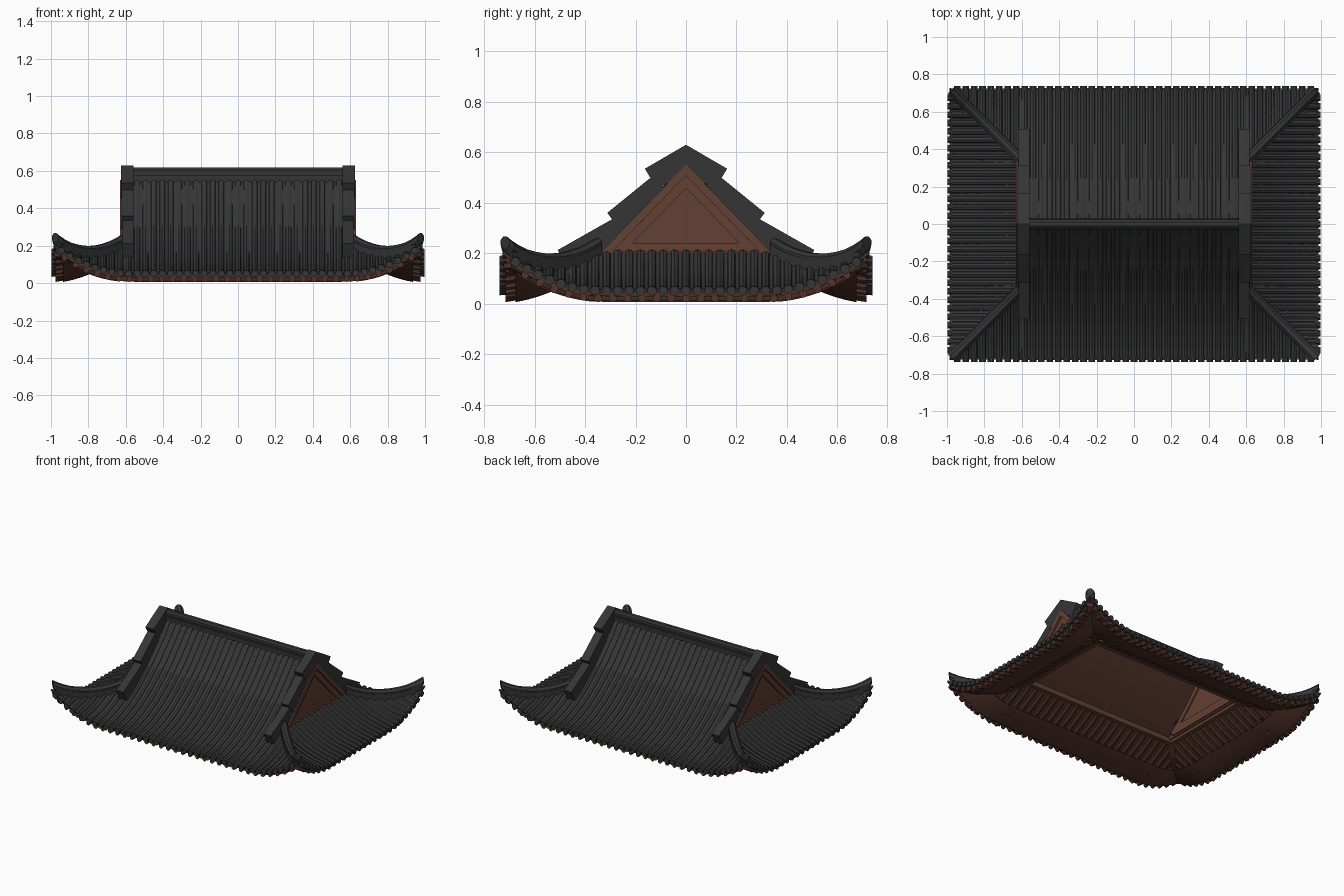
import bpy, bmesh, math
from mathutils import Vector

if "Cube" in bpy.data.objects:
    bpy.data.objects.remove(bpy.data.objects["Cube"])

A, B = 0.985, 0.725          # eave half length / half depth
K = 0.62                     # gable position in x
HIP = A - K                  # plan depth of the hipped skirt


def material(name, rgb):
    m = bpy.data.materials.new(name)
    m.diffuse_color = (*rgb, 1)
    m.use_nodes = True
    m.node_tree.nodes["Principled BSDF"].inputs["Base Color"].default_value = m.diffuse_color
    return m


TILE = material("charcoal tile", (0.037, 0.037, 0.038))
RIDGE = material("ridge grey", (0.036, 0.036, 0.036))
WOOD = material("dark timber", (0.085, 0.034, 0.023))
GABLE = material("gable timber", (0.125, 0.052, 0.034))


def finish(bm, name, mat):
    bmesh.ops.recalc_face_normals(bm, faces=bm.faces[:])
    me = bpy.data.meshes.new(name)
    bm.to_mesh(me)
    bm.free()
    me.materials.append(mat)
    ob = bpy.data.objects.new(name, me)
    bpy.context.collection.objects.link(ob)
    return ob


# curved roof surface: u runs along the eave, d inward from it
def height(u, d, L):
    lift = 0.15 * max(0, 1 - max(L - abs(u), d) / 0.4) ** 2
    return 0.052 + 0.09 * d + 0.84 * d * d + lift


def place(side, s, u, d, off=0.0):
    L = A if side == "long" else B
    z = height(u, d, L) + off
    return Vector((u, s * (B - d), z)) if side == "long" else Vector((s * (A - d), u, z))


SIDES = [("long", -1), ("long", 1), ("short", -1), ("short", 1)]


def dims(side):              # half length, corner start, full depth
    return (A, K, B) if side == "long" else (B, B - HIP, HIP)


def sheet(name, d0, cap, off, thick, mat):
    bm = bmesh.new()
    for side, s in SIDES:
        L, k, full = dims(side)
        for a, b, mid in ((-L + d0, -k, False), (-k, k, True), (k, L - d0, False)):
            n, m = (16, 12) if mid else (16, 10)
            rows = []
            for i in range(n + 1):
                u = a + (b - a) * i / n
                end = max(d0, min(cap, full if mid else L - abs(u)))
                rows.append([bm.verts.new(place(side, s, u, d0 + (end - d0) * j / m, off))
                             for j in range(m + 1)])
            for i in range(n):
                for j in range(m):
                    bm.faces.new((rows[i][j], rows[i + 1][j], rows[i + 1][j + 1], rows[i][j + 1]))
    bmesh.ops.remove_doubles(bm, verts=bm.verts[:], dist=1e-5)
    ob = finish(bm, name, mat)
    mod = ob.modifiers.new("thickness", "SOLIDIFY")
    mod.thickness = thick
    mod.offset = 0


def sweep(bm, path, across, prof, scales):
    rings = [[bm.verts.new(p + across * (a * r) + Vector((0, 0, b * r))) for a, b in prof]
             for p, r in zip(path, scales)]
    n = len(prof)
    for r0, r1 in zip(rings, rings[1:]):
        for i in range(n):
            bm.faces.new((r0[i], r0[(i + 1) % n], r1[(i + 1) % n], r1[i]))
    bm.faces.new(rings[0])
    bm.faces.new(rings[-1])


HALF = [(math.cos(math.pi * i / 4), math.sin(math.pi * i / 4)) for i in range(5)]
ROUND = [(math.cos(math.pi * i / 4 + math.pi / 8), math.sin(math.pi * i / 4 + math.pi / 8)) for i in range(8)]

sheet("tile_bed", 0.0, 9, 0.0, 0.012, TILE)
sheet("roof_boarding", 0.012, 9, -0.016, 0.018, WOOD)
sheet("eave_soffit", 0.05, 0.21, -0.049, 0.006, WOOD)

# rows of round tiles with eave discs, and rafters below
tiles, discs, rafters = bmesh.new(), bmesh.new(), bmesh.new()
for side, s in SIDES:
    L, k, full = dims(side)
    across = Vector((1, 0, 0)) if side == "long" else Vector((0, 1, 0))
    count = int((L - 0.02) / 0.045)
    for i in range(-count, count + 1):
        u = i * 0.045
        end = full if abs(u) < 0.57 and side == "long" else min(HIP, L - abs(u))
        n = max(2, round(end / 0.06))
        path = [place(side, s, u, end * j / n) for j in range(n + 1)]
        sweep(tiles, path, across, HALF, [0.018] * (n + 1))
        sweep(discs, [place(side, s, u, -0.013), place(side, s, u, 0.012)], across, ROUND, [0.019] * 2)
    count = int((L - 0.04) / 0.058)
    for i in range(-count, count + 1):
        u = i * 0.058
        end = min(HIP, L - abs(u))
        path = [place(side, s, u, 0.01 + (end - 0.01) * j / 6, -0.032) for j in range(7)]
        sweep(rafters, path, across, ROUND, [0.0155] * 7)
finish(tiles, "round_tile_rows", TILE)
finish(discs, "eave_tile_ends", TILE)
finish(rafters, "rafters", WOOD)

# upswept hip ridges and corner beams
box = [(-0.028, -0.02), (0.028, -0.02), (0.028, 0.034), (-0.028, 0.034)]
beam = [(-0.022, -0.05), (0.022, -0.05), (0.022, -0.005), (-0.022, -0.005)]
hips, rolls, beams = bmesh.new(), bmesh.new(), bmesh.new()
for sx in (-1, 1):
    for sy in (-1, 1):
        across = Vector((sx, -sy, 0)).normalized()

        def hip(d, off=0.0):
            return Vector((sx * (A - d), sy * (B - d), height(A - d, d, A) + off))
        ds = [0.018 + (HIP - 0.01) * (1 - i / 10) for i in range(11)]
        sweep(hips, [hip(d) for d in ds], across, box, [1] * 11)
        path = [hip(d, 0.034) for d in ds] + [hip(0.008, 0.046)]
        sweep(rolls, path, across, ROUND, [0.026] * 9 + [0.029, 0.034, 0.026])
        sweep(beams, [hip(d) for d in ds], across, beam, [1] * 11)
finish(hips, "hip_ridges", RIDGE)
finish(rolls, "hip_ridge_caps", RIDGE)
finish(beams, "corner_beams", WOOD)


# prism: y-z outline extruded along x, mirrored to both gable ends
def prism(name, outlines, x0, x1, mat, ends=(-1, 1)):
    bm = bmesh.new()
    for s in ends:
        for pts in outlines:
            ra, rb = [[bm.verts.new((s * x, y, z)) for y, z in pts] for x in (x0, x1)]
            n = len(pts)
            for i in range(n):
                bm.faces.new((ra[i], ra[(i + 1) % n], rb[(i + 1) % n], rb[i]))
            bm.faces.new(ra)
            bm.faces.new(rb)
    finish(bm, name, mat)


def both(pts):
    return [pts, [(-y, z) for y, z in pts]]


def rect(w, z0, z1):
    return [[(-w, z0), (w, z0), (w, z1), (-w, z1)]]


# main ridge
prism("main_ridge_base", rect(0.02, 0.51, 0.578), -0.565, 0.565, RIDGE, (1,))
prism("main_ridge_course", rect(0.03, 0.576, 0.588), -0.565, 0.565, RIDGE, (1,))
prism("main_ridge_cap", [[(-0.024, 0.586), (0.024, 0.586), (0.024, 0.606), (0.012, 0.617),
                          (-0.012, 0.617), (-0.024, 0.606)]], -0.565, 0.565, RIDGE, (1,))

# stepped gable ridges running down the slope
prism("gable_ridge_upper", both([(0, 0.63), (0.163, 0.535), (0.115, 0.455), (0, 0.52)]), 0.56, 0.626, RIDGE)
prism("gable_ridge_middle", both([(0.125, 0.512), (0.312, 0.36), (0.255, 0.285), (0.07, 0.44)]), 0.56, 0.622, RIDGE)
prism("gable_ridge_lower", both([(0.275, 0.345), (0.508, 0.213), (0.465, 0.125), (0.235, 0.26)]), 0.56, 0.618, RIDGE)


# gable timberwork: panel, two nested rake boards, sill
def rake(top, low, z0=0.2, slope=1.03):
    return both([(0, top), ((top - z0) / slope, z0), ((low - z0) / slope, z0), (0, low)])


prism("gable_panel", [[(0, 0.54), (0.34, 0.19), (0.34, 0.17), (-0.34, 0.17), (-0.34, 0.19)]], 0.585, 0.597, GABLE)
prism("outer_rake_board", rake(0.552, 0.508), 0.575, 0.63, GABLE)
prism("inner_rake_board", rake(0.512, 0.458), 0.575, 0.613, GABLE)
prism("gable_sill", rect(0.3, 0.18, 0.24), 0.575, 0.608, GABLE)

# wall-plate frame around the inner opening
prism("side_wall_plate", rect(0.36, 0.15, 0.208), 0.595, 0.626, GABLE)
prism("long_wall_plate", both([(0.335, 0.15), (0.365, 0.15), (0.365, 0.185), (0.335, 0.185)]), -0.6, 0.6, GABLE, (1,))
